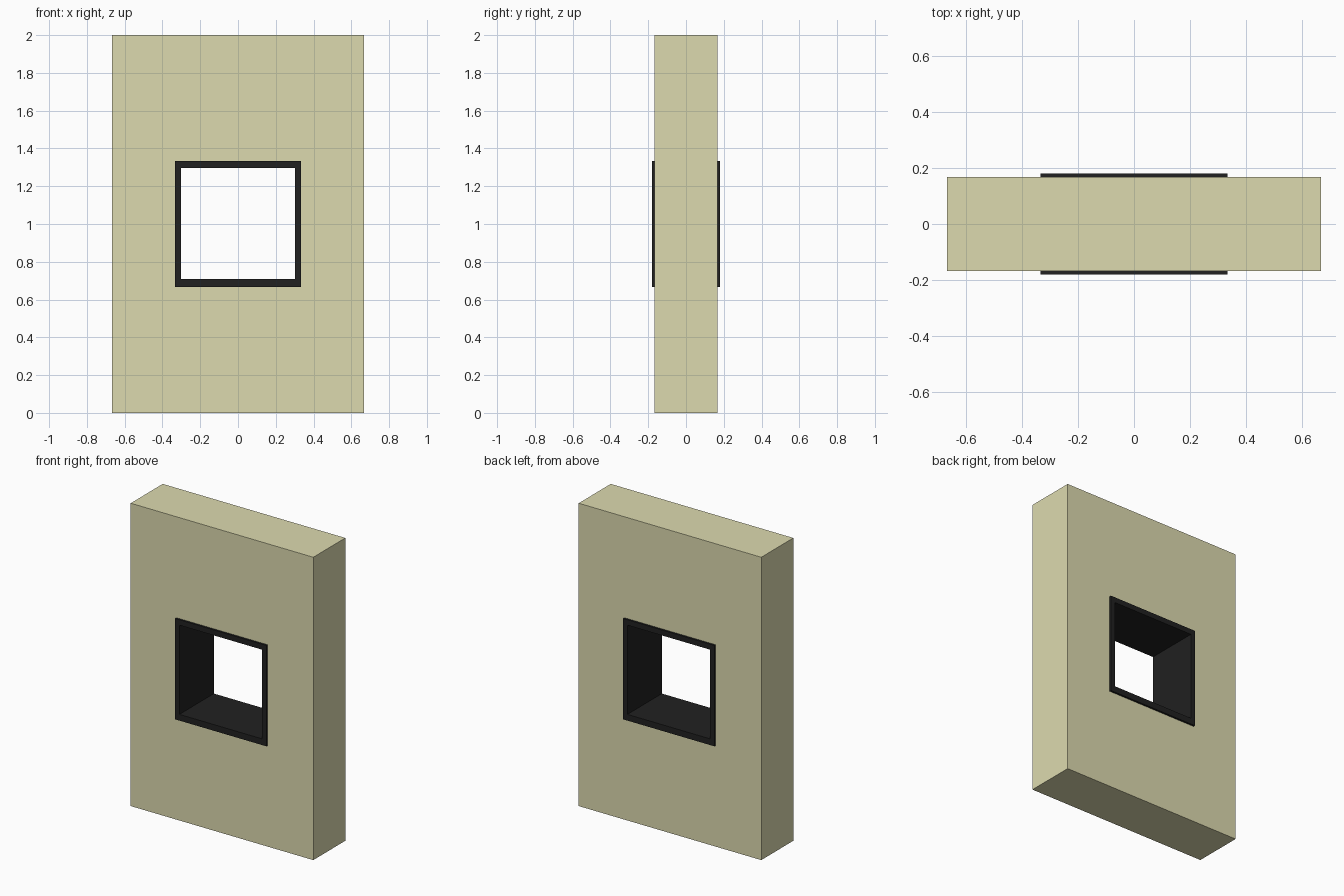
import bpy, bmesh

if "Cube" in bpy.data.objects:
    bpy.data.objects.remove(bpy.data.objects["Cube"])


def material(name, color):
    m = bpy.data.materials.new(name)
    m.diffuse_color = color
    m.use_nodes = True
    m.node_tree.nodes["Principled BSDF"].inputs["Base Color"].default_value = m.diffuse_color
    return m


def ring(name, outer, inner, depth, mat):
    """Rectangular ring in the xz plane; outer and inner are (half width, z low, z high)."""
    bm = bmesh.new()

    def loop(size, y):
        w, lo, hi = size
        return [bm.verts.new((x, y, z)) for x, z in ((-w, lo), (w, lo), (w, hi), (-w, hi))]

    loops = [loop(outer, -depth), loop(inner, -depth), loop(inner, depth), loop(outer, depth)]
    for a, b in zip(loops, loops[1:] + loops[:1]):
        for i in range(4):
            j = (i + 1) % 4
            bm.faces.new((a[i], a[j], b[j], b[i]))
    bmesh.ops.recalc_face_normals(bm, faces=bm.faces)
    mesh = bpy.data.meshes.new(name)
    bm.to_mesh(mesh)
    bm.free()
    mesh.materials.append(mat)
    obj = bpy.data.objects.new(name, mesh)
    bpy.context.collection.objects.link(obj)
    return obj


cream = material("cream_plaster", (0.72, 0.70, 0.43, 1))
black = material("black_frame", (0.015, 0.015, 0.015, 1))

opening = (0.333, 0.667, 1.333)

# Wall panel with a square opening
ring("wall_panel", (0.667, 0.0, 2.0), opening, 0.167, cream)

# Window frame lining the opening and standing slightly proud on both faces
ring("window_frame", opening, (0.302, 0.708, 1.297), 0.18, black)
